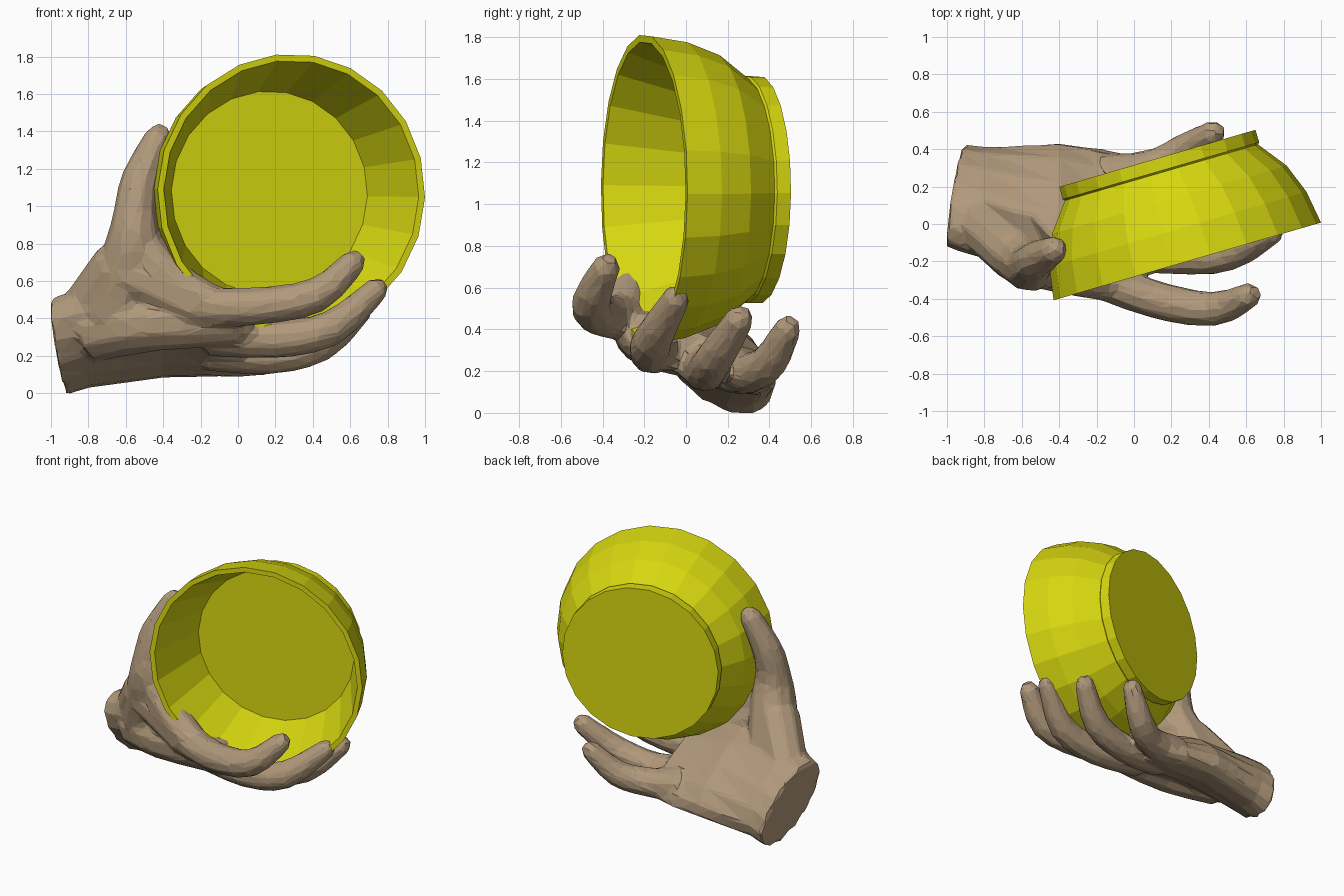
import bpy, bmesh, math
from mathutils import Vector

cube = bpy.data.objects.get("Cube")
if cube:
    bpy.data.objects.remove(cube)


def material(name, rgb):
    m = bpy.data.materials.new(name)
    m.use_nodes = True
    m.diffuse_color = (*rgb, 1)
    m.node_tree.nodes["Principled BSDF"].inputs["Base Color"].default_value = (*rgb, 1)
    return m


yellow = material("yellow glaze", (0.68, 0.68, 0.005))
skin = material("tan skin", (0.44, 0.32, 0.2))


def ring(center, a, b, sides, phase=0.0):
    """Ellipse of points around center with half axes a and b."""
    turns = [phase + math.tau * i / sides for i in range(sides)]
    return [Vector(center) + a * math.cos(t) + b * math.sin(t) for t in turns]


def loft(bm, rings):
    """Skin a row of rings and cap both ends."""
    rows = [[bm.verts.new(p) for p in r] for r in rings]
    n = len(rows[0])
    faces = [bm.faces.new(rows[0][::-1]), bm.faces.new(rows[-1])]
    for r, s in zip(rows, rows[1:]):
        for i in range(n):
            j = (i + 1) % n
            faces.append(bm.faces.new((r[i], r[j], s[j], s[i])))
    bmesh.ops.recalc_face_normals(bm, faces=faces)


def finish(bm, name, mat):
    mesh = bpy.data.meshes.new(name)
    bm.to_mesh(mesh)
    bm.free()
    mesh.materials.append(mat)
    obj = bpy.data.objects.new(name, mesh)
    bpy.context.collection.objects.link(obj)
    return obj


# Bowl: lathed profile of (radius, depth) from the inner floor over the rim to the foot
axis = Vector((-0.279, 0.96, 0))
side = Vector((0.96, 0.279, 0))
rim = Vector((0.285, -0.2, 1.07))
profile = [(0.546, 0.42), (0.71, 0), (0.745, 0), (0.716, 0.18), (0.654, 0.343),
           (0.538, 0.495), (0.548, 0.505), (0.546, 0.574)]
bm = bmesh.new()
loft(bm, [ring(rim + axis * d, side * r, Vector((0, 0, r)), 22, -0.03) for r, d in profile])
finish(bm, "bowl", yellow)


# Hand: palm and digits lofted together, then fused into one faceted skin
def smooth_path(points, steps=3):
    """Smooth curve through all the points, with extra points between them."""
    pts = [Vector(p) for p in points]
    pts = [pts[0]] + pts + [pts[-1]]
    path = []
    for a, b, c, d in zip(pts, pts[1:], pts[2:], pts[3:]):
        for i in range(steps):
            t = i / steps
            path.append(b + (c - a) * (t / 2) + (a * 2 - b * 5 + c * 4 - d) * (t * t / 2)
                        + (b * 3 - a - c * 3 + d) * (t ** 3 / 2))
    return path + [pts[-1]]


def digit(bm, *points):
    """Tube along (x, y, z, radius) points with a rounded tip."""
    path = smooth_path(points)
    pts = [p.xyz for p in path]
    radii = [p.w + 0.003 for p in path]
    end = (pts[-1] - pts[-2]).normalized()
    pts.append(pts[-1] + end * radii[-1] * 0.75)
    radii.append(radii[-1] * 0.55)
    rings = []
    for i, (p, r) in enumerate(zip(pts, radii)):
        d = (pts[min(i + 1, len(pts) - 1)] - pts[max(i - 1, 0)]).normalized()
        a = d.cross(Vector((0.1, 1, 0.1))).normalized()
        rings.append(ring(p, a * r, d.cross(a) * r, 10))
    loft(bm, rings)


def palm_section(center, long_axis, thickness):
    a = Vector(long_axis)
    return ring(center, a, Vector((1, 0, 0)).cross(a).normalized() * thickness, 14)


bm = bmesh.new()

# Wrist to knuckles
loft(bm, [palm_section((-0.955, 0.15, 0.25), (-0.05, -0.245, 0.22), 0.195),
          palm_section((-0.82, 0.12, 0.29), (-0.03, -0.27, 0.22), 0.185),
          palm_section((-0.4, 0.06, 0.34), (0, -0.37, 0.22), 0.16),
          palm_section((-0.15, 0.02, 0.3), (0, -0.38, 0.18), 0.13),
          palm_section((0.03, 0.01, 0.29), (0, -0.35, 0.16), 0.11)])

# Thumb and the ball below it
digit(bm, (-0.66, -0.08, 0.42, 0.18), (-0.56, -0.21, 0.79, 0.15), (-0.55, -0.22, 0.97, 0.114),
      (-0.52, -0.19, 1.15, 0.1), (-0.42, -0.135, 1.38, 0.07))
digit(bm, (-0.84, 0.02, 0.4, 0.14), (-0.63, -0.16, 0.68, 0.15))

# Web between thumb and index finger, and the front edge of the palm
digit(bm, (-0.55, -0.22, 0.84, 0.11), (-0.37, -0.265, 0.62, 0.11), (-0.15, -0.31, 0.48, 0.1))
digit(bm, (-0.6, -0.18, 0.66, 0.15), (-0.2, -0.28, 0.46, 0.12))
digit(bm, (-0.78, -0.02, 0.33, 0.16), (-0.45, -0.18, 0.38, 0.155), (0, -0.22, 0.36, 0.105))

# Index, middle, ring and little finger
digit(bm, (-0.22, -0.27, 0.46, 0.11), (0.1, -0.4, 0.465, 0.1),
      (0.42, -0.455, 0.525, 0.092), (0.62, -0.38, 0.705, 0.066))
digit(bm, (-0.15, -0.12, 0.32, 0.12), (0.2, -0.17, 0.29, 0.1),
      (0.5, -0.16, 0.35, 0.093), (0.745, -0.04, 0.56, 0.063))
digit(bm, (-0.15, 0.08, 0.24, 0.12), (0.17, 0.095, 0.2, 0.097),
      (0.45, 0.14, 0.265, 0.09), (0.66, 0.26, 0.455, 0.066))
digit(bm, (-0.15, 0.25, 0.21, 0.12), (0.1, 0.3, 0.19, 0.097),
      (0.28, 0.4, 0.245, 0.087), (0.43, 0.49, 0.41, 0.063))
hand = finish(bm, "hand", skin)

fuse = hand.modifiers.new("fuse", 'REMESH')
fuse.mode = 'VOXEL'
fuse.voxel_size = 0.02
soften = hand.modifiers.new("soften", 'SMOOTH')
soften.iterations = 4
facet = hand.modifiers.new("facet", 'DECIMATE')
facet.ratio = 0.07
